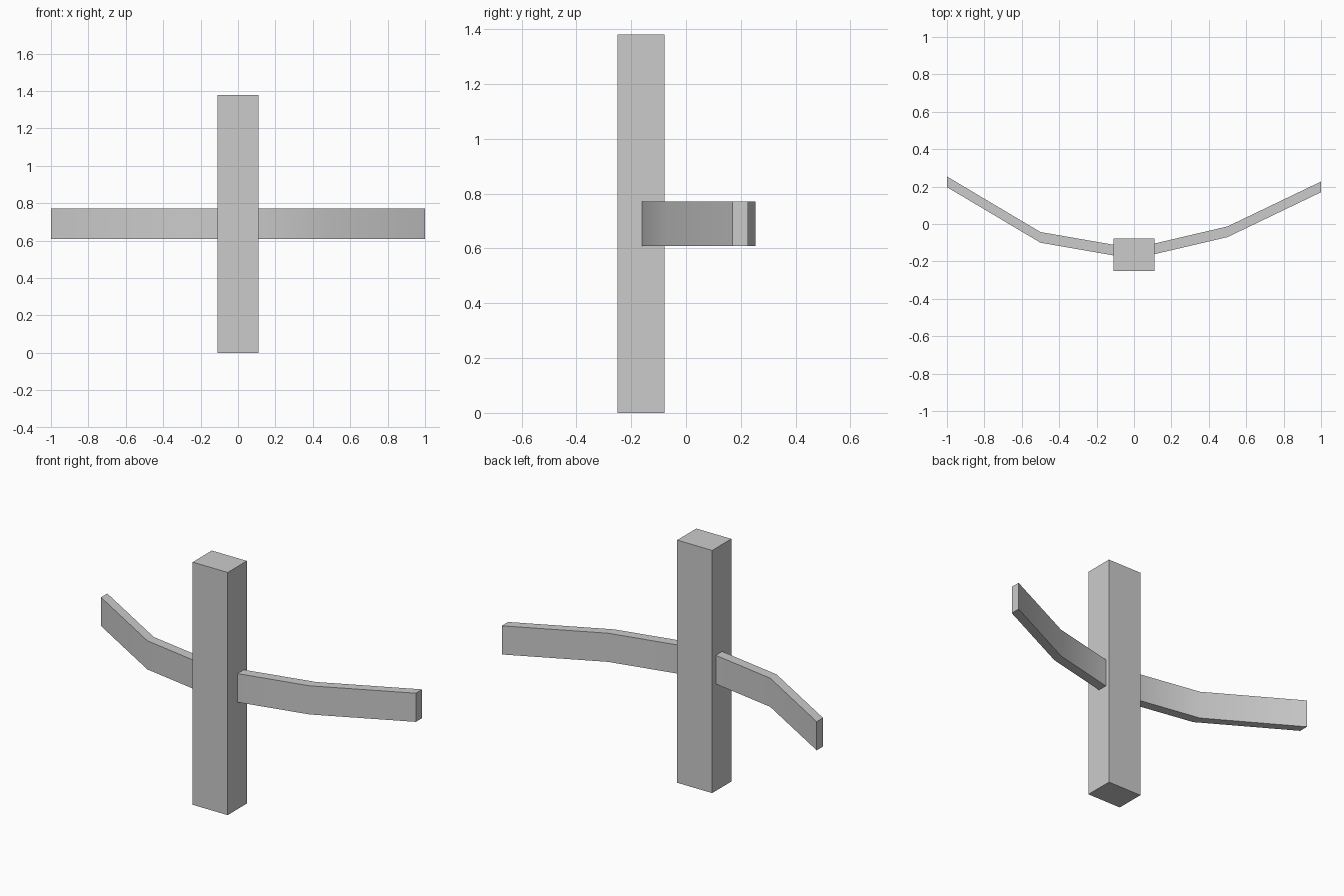
import bpy, bmesh

if "Cube" in bpy.data.objects:
    bpy.data.objects.remove(bpy.data.objects["Cube"])


def make_object(name, bm):
    bmesh.ops.recalc_face_normals(bm, faces=bm.faces)
    mesh = bpy.data.meshes.new(name)
    bm.to_mesh(mesh)
    bm.free()
    obj = bpy.data.objects.new(name, mesh)
    bpy.context.collection.objects.link(obj)
    return obj


# Upright post
bm = bmesh.new()
bmesh.ops.create_cube(bm, size=1)
bmesh.ops.scale(bm, vec=(0.22, 0.172, 1.38), verts=bm.verts)
bmesh.ops.translate(bm, vec=(0, -0.164, 0.69), verts=bm.verts)
make_object("post", bm)

# Bent rail: rectangular section swept along a path of (x, front y)
path = [(-1, 0.197), (-0.5, -0.1), (0, -0.187), (0.5, -0.07), (1, 0.17)]
depth, bottom, top = 0.057, 0.608, 0.771
bm = bmesh.new()
rings = [[bm.verts.new(p) for p in ((x, y, bottom), (x, y + depth, bottom),
                                    (x, y + depth, top), (x, y, top))]
         for x, y in path]
for a, b in zip(rings, rings[1:]):
    for i in range(4):
        j = (i + 1) % 4
        bm.faces.new((a[i], a[j], b[j], b[i]))
bm.faces.new(rings[0])
bm.faces.new(rings[-1])
rail = make_object("rail", bm)

# Smooth bends, crisp edges on the rail
bpy.context.view_layer.objects.active = rail
rail.select_set(True)
bpy.ops.object.shade_smooth_by_angle(angle=0.6)
